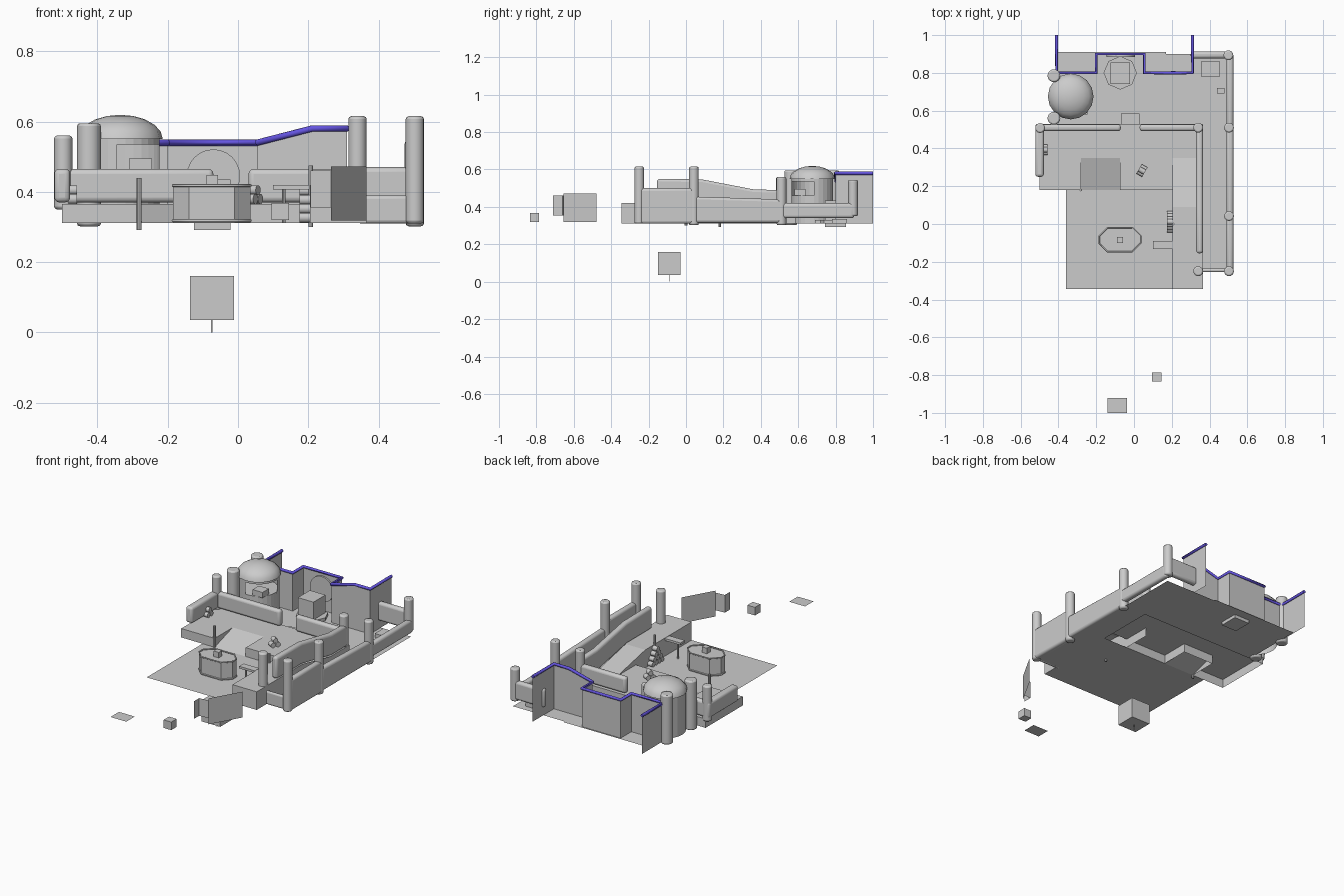
import bpy, bmesh, math
from mathutils import Vector

if "Cube" in bpy.data.objects:
    bpy.data.objects.remove(bpy.data.objects["Cube"])


def make(name, verts, faces, smooth=False):
    me = bpy.data.meshes.new(name)
    me.from_pydata([tuple(v) for v in verts], [], faces)
    me.update()
    ob = bpy.data.objects.new(name, me)
    bpy.context.collection.objects.link(ob)
    if smooth:
        bpy.context.view_layer.objects.active = ob
        ob.select_set(True)
        bpy.ops.object.shade_smooth_by_angle(angle=math.radians(40))
        ob.select_set(False)
    return ob


def box(name, x0, x1, y0, y1, z0, z1):
    v = [(x, y, z) for z in (z0, z1) for x, y in ((x0, y0), (x1, y0), (x1, y1), (x0, y1))]
    f = [(3, 2, 1, 0), (4, 5, 6, 7)] + [(i, (i + 1) % 4, (i + 1) % 4 + 4, i + 4) for i in range(4)]
    return make(name, v, f)


def plane(name, x0, x1, y0, y1, z0, z1=None):
    z1 = z0 if z1 is None else z1
    return make(name, [(x0, y0, z0), (x1, y0, z0), (x1, y1, z1), (x0, y1, z1)], [(0, 1, 2, 3)])


def sheet(name, pts):
    """Upright thin wall along points (x, y, bottom, top)."""
    v = [(p[0], p[1], p[k]) for p in pts for k in (2, 3)]
    return make(name, v, [(2*i, 2*i + 2, 2*i + 3, 2*i + 1) for i in range(len(pts) - 1)])


def beam(name, p, q, prof, w=0.036):
    """Rounded wall from p to q; prof = (t, bottom, top)."""
    p, q = Vector((*p, 0)), Vector((*q, 0))
    d = (q - p).normalized()
    n = Vector((-d.y, d.x, 0)) * w / 2
    loop = [(t, b) for t, b, _ in prof] + [(t, c) for t, _, c in reversed(prof)]
    m = len(loop)
    v = [p.lerp(q, t) + Vector((0, 0, z)) + n * s for s in (-1, 1) for t, z in loop]
    f = [tuple(range(m)), tuple(range(2*m - 1, m - 1, -1))]
    f += [((i + 1) % m, i, i + m, (i + 1) % m + m) for i in range(m)]
    ob = make(name, v, f, True)
    bv = ob.modifiers.new("round", 'BEVEL')
    bv.width, bv.segments, bv.limit_method = 0.014, 3, 'ANGLE'
    return ob


def cyl(name, a, b, r, n=16, bevel=0.0):
    a, b = Vector(a), Vector(b)
    rot = (b - a).to_track_quat('Z', 'Y')
    ring = [rot @ Vector((r*math.cos(2*math.pi*i/n), r*math.sin(2*math.pi*i/n), 0)) for i in range(n)]
    v = [a + c for c in ring] + [b + c for c in ring]
    f = [tuple(range(n - 1, -1, -1)), tuple(range(n, 2*n))]
    f += [(i, (i + 1) % n, (i + 1) % n + n, i + n) for i in range(n)]
    ob = make(name, v, f, True)
    if bevel:
        bv = ob.modifiers.new("round", 'BEVEL')
        bv.width, bv.segments, bv.limit_method = bevel, 2, 'ANGLE'
    return ob


def tube(name, pts, r, cyclic=False):
    cu = bpy.data.curves.new(name, 'CURVE')
    cu.dimensions, cu.bevel_depth, cu.bevel_resolution, cu.use_fill_caps = '3D', r, 2, True
    sp = cu.splines.new('POLY')
    sp.points.add(len(pts) - 1)
    for s, c in zip(sp.points, pts):
        s.co = (*c, 1)
    sp.use_cyclic_u = cyclic
    ob = bpy.data.objects.new(name, cu)
    bpy.context.collection.objects.link(ob)
    return ob


# ground, terrace with sunken ramp, raised walkway
G, T, W = 0.312, 0.365, 0.42
plane("lower_floor", -0.36, 0.365, -0.345, 0.18, G)
plane("terrace_top_left", -0.5, -0.28, 0.18, 0.53, T)
plane("terrace_top_back", -0.28, -0.075, 0.35, 0.53, T)
plane("terrace_top_right", -0.075, 0.365, 0.18, 0.53, T)
sheet("terrace_sides", [(x, y, G, T) for x, y in
      ((0.2, 0.18), (-0.075, 0.18), (-0.075, 0.35), (-0.28, 0.35), (-0.28, 0.18),
       (-0.5, 0.18), (-0.5, 0.53), (0.365, 0.53), (0.365, 0.18))])
plane("terrace_ramp", -0.28, -0.075, 0.18, 0.35, G, T)
plane("walkway_top", 0.205, 0.365, -0.345, 0.09, W)
plane("walkway_ramp", 0.205, 0.335, 0.09, 0.35, W, T)
sheet("walkway_sides", [(0.205, 0.35, G, T), (0.205, 0.09, G, W), (0.205, -0.345, G, W),
                        (0.365, -0.345, G, W), (0.365, 0.09, G, W), (0.365, 0.35, G, T)])
plane("patio_floor", -0.405, 0.17, 0.53, 0.91, G)
plane("patio_floor_right", 0.17, 0.51, 0.53, 0.9, G)
plane("side_path", 0.365, 0.51, -0.245, 0.53, G)

# back wall with blue coping
wall = [(-0.41, 1.0, 0.54), (-0.41, 0.8, 0.54), (-0.2, 0.8, 0.54), (-0.2, 0.9, 0.54), (0.055, 0.9, 0.54),
        (0.055, 0.8, 0.54), (0.21, 0.8, 0.58), (0.31, 0.8, 0.58), (0.31, 1.0, 0.58)]
sheet("back_wall", [(x, y, G, z) for x, y, z in wall])
coping = tube("wall_coping", wall, 0.009)
mat = bpy.data.materials.new("blue")
mat.diffuse_color = (0.13, 0.09, 0.75, 1)
mat.use_nodes = True
mat.node_tree.nodes["Principled BSDF"].inputs["Base Color"].default_value = mat.diffuse_color
coping.data.materials.append(mat)
cyl("round_window", (-0.07, 0.885, 0.445), (-0.07, 0.895, 0.445), 0.076, 24)

# rounded parapets
low = [(0, 0.37, 0.465), (1, 0.37, 0.465)]
beam("left_parapet", (-0.5, 0.25), (-0.5, 0.53), low, 0.045)
beam("rear_parapet_left", (-0.5, 0.51), (-0.07, 0.51), low)
beam("rear_parapet_right", (0.03, 0.51), (0.35, 0.51), low)
beam("inner_parapet", (0.347, -0.155), (0.347, 0.51),
     [(0, W, 0.55), (0.36, W, 0.547), (0.78, T, 0.493), (1, T, 0.49)])
beam("outer_parapet_front", (0.508, -0.25), (0.508, 0.045), [(0, 0.31, 0.5), (1, 0.31, 0.5)])
beam("outer_parapet_middle", (0.508, 0.045), (0.508, 0.51), [(0, 0.315, 0.455), (1, 0.315, 0.44)])
beam("outer_parapet_rear", (0.508, 0.51), (0.508, 0.9), [(0, 0.34, 0.42), (1, 0.34, 0.42)])
beam("corner_parapet", (0.3, 0.895), (0.5, 0.895), [(0, 0.36, 0.47), (1, 0.36, 0.47)])
beam("front_parapet", (0.34, -0.245), (0.5, -0.245), [(0, 0.31, 0.39), (1, 0.31, 0.39)], 0.02)

# posts: x, y, bottom, top, radius
for i, (x, y, a, b, r) in enumerate((
        (0.503, -0.25, 0.31, 0.615, 0.026), (0.503, 0.042, 0.302, 0.615, 0.026),
        (0.503, 0.51, 0.302, 0.56, 0.026), (0.5, 0.893, 0.35, 0.545, 0.026),
        (0.34, -0.25, 0.4, 0.615, 0.026), (0.34, 0.51, 0.36, 0.55, 0.026),
        (-0.497, 0.508, 0.35, 0.56, 0.026), (-0.424, 0.785, 0.302, 0.595, 0.034),
        (-0.424, 0.56, 0.302, 0.595, 0.034))):
    cyl(f"post_{i + 1}", (x, y, a), (x, y, b), r, 16, 0.008)

# domed oven: body with an opening toward the front right
cx, cy, R = -0.335, 0.675, 0.112
arc = [math.radians(5 + 260 * i / 20) for i in range(21)]
sheet("oven_body", [(cx + R*math.cos(a), cy + R*math.sin(a), G, 0.55) for a in arc])
front = [math.radians(-95 + 100 * i / 8) for i in range(9)]
for nm, z0, z1 in (("oven_base", G, 0.46), ("oven_lintel", 0.535, 0.55)):
    sheet(nm, [(cx + R*math.cos(a), cy + R*math.sin(a), z0, z1) for a in front])
cyl("oven_hearth", (cx, cy, 0.45), (cx, cy, 0.462), R - 0.004, 20)
box("oven_shelf", -0.31, -0.245, 0.58, 0.64, 0.462, 0.495)
n, dome = 16, []
for k in range(5):
    t = math.pi / 2 * k / 5
    dome += [(cx + 0.121*math.cos(t)*math.cos(2*math.pi*i/n), cy + 0.121*math.cos(t)*math.sin(2*math.pi*i/n),
              0.55 + 0.069*math.sin(t)) for i in range(n)]
dome.append((cx, cy, 0.619))
df = [(k*n + i, k*n + (i + 1) % n, (k + 1)*n + (i + 1) % n, (k + 1)*n + i) for k in range(4) for i in range(n)]
df += [(4*n + i, 4*n + (i + 1) % n, 5*n) for i in range(n)] + [tuple(range(n - 1, -1, -1))]
make("oven_dome", dome, df, True)

# patio plinth and low blocks
cyl("plinth_skirt", (-0.073, 0.8, G), (-0.073, 0.8, 0.33), 0.088, 8)
box("plinth", -0.125, -0.022, 0.742, 0.855, 0.292, 0.435)
box("patio_step", -0.07, 0.03, 0.53, 0.585, G, 0.34)
box("corner_block", 0.355, 0.455, 0.78, 0.86, G, 0.335)
box("corner_small_block", 0.44, 0.48, 0.69, 0.72, G, 0.33)

# elongated octagonal basin
bx, by, hx, hy, c = -0.075, -0.083, 0.11, 0.064, 0.045
octo = [(bx + x, by + y) for x, y in ((-hx + c, -hy), (hx - c, -hy), (hx, -hy + c), (hx, hy - c),
                                      (hx - c, hy), (-hx + c, hy), (-hx, hy - c), (-hx, -hy + c))]
make("basin", [(x, y, z) for z in (G, 0.415) for x, y in octo],
     [tuple(range(7, -1, -1)), tuple(range(8, 16))] + [(i, (i+1) % 8, (i+1) % 8 + 8, i + 8) for i in range(8)])
for z in (0.318, 0.418):
    tube("basin_rim", [(x, y, z) for x, y in octo], 0.004, True)
box("basin_spout", -0.09, -0.057, -0.1, -0.068, 0.415, 0.448)
box("buried_tank", -0.137, -0.012, -0.15, -0.03, 0.036, 0.16)
box("tank_drain", -0.077, -0.073, -0.092, -0.088, 0.0, 0.036)

# thin poles and sign board
cyl("pole_left", (-0.281, 0.18, 0.292), (-0.281, 0.18, 0.44), 0.007, 8)
cyl("pole_right", (0.207, 0.0, 0.3), (0.207, 0.0, 0.475), 0.007, 8)
cyl("board_leg", (0.13, -0.11, G), (0.13, -0.11, 0.41), 0.005, 8)
box("board", 0.1, 0.203, -0.132, -0.09, 0.407, 0.42)


# stacked logs
def logs(name, x, y, z, rows, r, length, ang):
    d = Vector((math.cos(ang), math.sin(ang), 0))
    s = Vector((-d.y, d.x, 0))
    for k in range(rows):
        for j in range(rows - k):
            p = Vector((x, y, z + r + k*r*1.75)) + s * (2*j - (rows - k - 1)) * r
            cyl(name, p - d*length/2, p + d*length/2, r, 10)


logs("log_stack", 0.19, 0.012, G, 4, 0.0145, 0.03, 0)
logs("terrace_logs", 0.042, 0.283, T, 2, 0.0145, 0.035, math.radians(-30))
logs("corner_logs", -0.47, 0.393, T, 2, 0.0145, 0.025, 0)

# detached pieces in front
sheet("folding_screen_small", [(0.206, -0.71, 0.355, 0.46), (0.206, -0.66, 0.355, 0.46), (0.265, -0.655, 0.355, 0.46)])
sheet("folding_screen_large", [(0.265, -0.655, 0.318, 0.472), (0.365, -0.478, 0.318, 0.472)])
box("loose_cube", 0.095, 0.145, -0.835, -0.785, 0.32, 0.368)
plane("loose_tile", -0.14, -0.036, -1.0, -0.92, 0.385)
